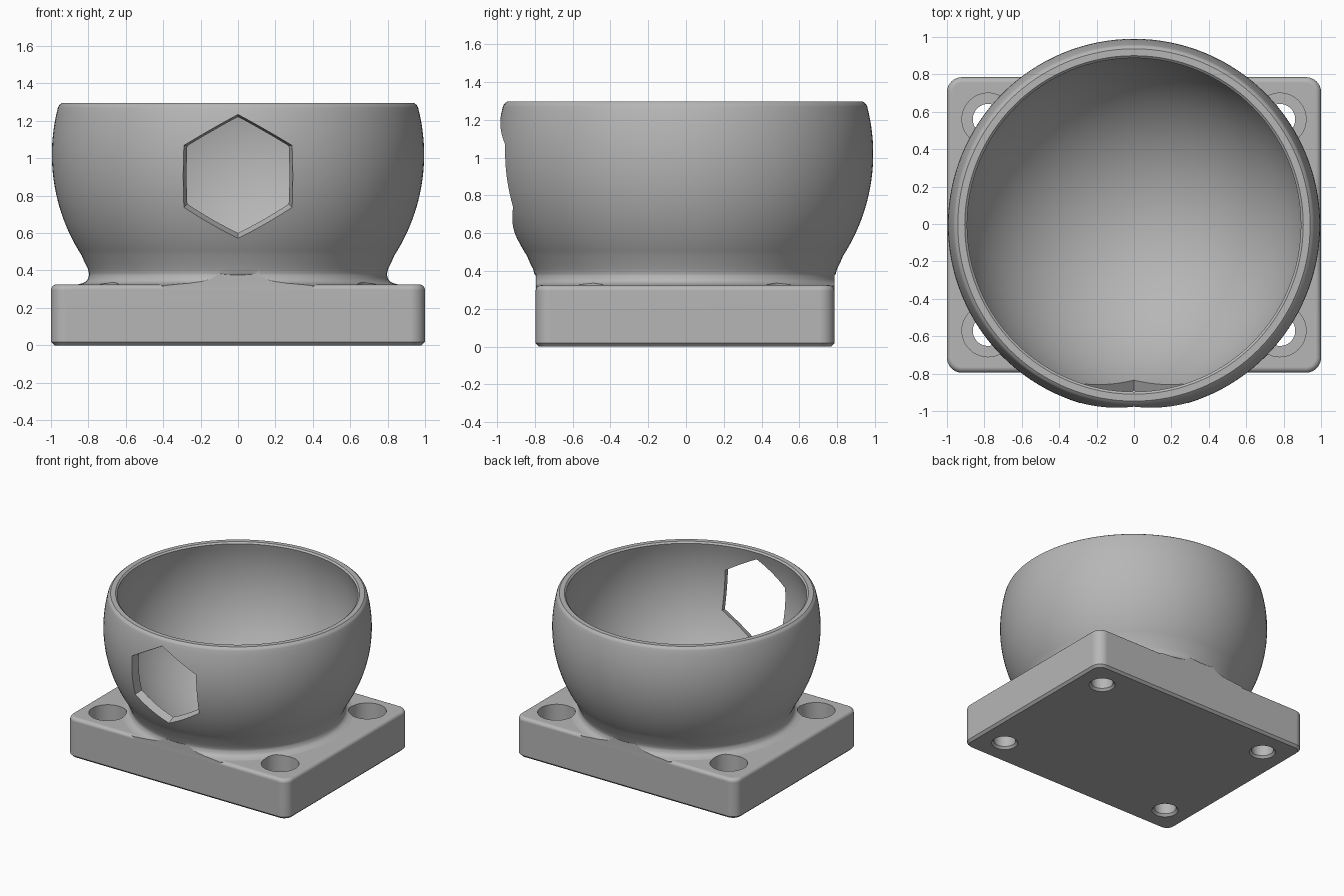
import bpy, bmesh, math
from mathutils import Vector, Matrix

cube = bpy.data.objects.get("Cube")
if cube:
    bpy.data.objects.remove(cube, do_unlink=True)

CY = -0.005                      # shared y of all the axes
CENTRE_Z, R_OUT, R_IN = 1.02, 0.995, 0.93
BASE_TOP, HALF_Y = 0.325, 0.79

grey = bpy.data.materials.new("grey")
grey.use_nodes = True
colour = (0.47, 0.47, 0.47, 1)
grey.diffuse_color = colour
grey.node_tree.nodes["Principled BSDF"].inputs["Base Color"].default_value = colour


def add_object(name, bm):
    bmesh.ops.recalc_face_normals(bm, faces=bm.faces)
    mesh = bpy.data.meshes.new(name)
    bm.to_mesh(mesh)
    bm.free()
    mesh.materials.append(grey)
    obj = bpy.data.objects.new(name, mesh)
    bpy.context.collection.objects.link(obj)
    return obj


def lathe(name, profile, steps, x=0, y=CY):
    """Closed solid turned from (radius, z) points that start and end on the axis."""
    bm = bmesh.new()
    verts = [bm.verts.new((r, 0, z)) for r, z in profile]
    edges = [bm.edges.new(pair) for pair in zip(verts, verts[1:])]
    bmesh.ops.spin(bm, geom=verts + edges, cent=(0, 0, 0), axis=(0, 0, 1),
                   angle=math.tau, steps=steps, use_merge=True)
    bmesh.ops.remove_doubles(bm, verts=bm.verts, dist=1e-5)
    bmesh.ops.translate(bm, verts=bm.verts, vec=(x, y, 0))
    return add_object(name, bm)


def rounded_block(name, half_x, half_y, z0, z1, radius, edges=True):
    """Box with round corners, a round top edge and a chamfered bottom edge."""
    bm = bmesh.new()
    bmesh.ops.create_cube(bm, size=1, matrix=Matrix.Translation((0, CY, (z0 + z1) / 2))
                          @ Matrix.Diagonal((2 * half_x, 2 * half_y, z1 - z0, 1)))
    upright = [e for e in bm.edges if abs(e.verts[0].co.z - e.verts[1].co.z) > 0.01]
    bmesh.ops.bevel(bm, geom=upright, offset=radius, segments=8, profile=0.5, affect='EDGES')
    if edges:
        for z, size, segments in ((z1, 0.03, 5), (z0, 0.018, 1)):
            ring = [e for e in bm.edges if all(abs(v.co.z - z) < 1e-4 for v in e.verts)]
            bmesh.ops.bevel(bm, geom=ring, offset=size, segments=segments,
                            profile=0.5, affect='EDGES')
    return add_object(name, bm)


def combine(target, tool, operation):
    mod = target.modifiers.new(operation, 'BOOLEAN')
    mod.operation, mod.object, mod.solver = operation, tool, 'EXACT'
    graph = bpy.context.evaluated_depsgraph_get()
    mesh = bpy.data.meshes.new_from_object(target.evaluated_get(graph))
    target.modifiers.clear()
    target.data = mesh
    bpy.data.objects.remove(tool, do_unlink=True)


def arc(radius, z0, z1, count):
    """Points on the bowl's sphere between two heights."""
    a0, a1 = (math.asin((z - CENTRE_Z) / radius) for z in (z0, z1))
    angles = [a0 + (a1 - a0) * i / count for i in range(count + 1)]
    return [(radius * math.cos(a), CENTRE_Z + radius * math.sin(a)) for a in angles]


# Flange plate
body = rounded_block("bowl_on_flange", 1.0, HALF_Y, 0, BASE_TOP, 0.08)

# Fillet between bowl and plate, trimmed to the plate's outline
skirt = lathe("skirt", [(0, 0.285), (0.88, 0.285), (0.88, 0.32), (0.855, 0.326), (0.83, 0.332),
                        (0.813, 0.341), (0.802, 0.355), (0.797, 0.375), (0.797, 0.388),
                        (0, 0.388)], 128)
trim = rounded_block("skirt_trim", 0.99, HALF_Y - 0.001, 0.1, 0.6, 0.08, edges=False)
combine(skirt, trim, 'INTERSECT')
combine(body, skirt, 'UNION')

# Bowl body with a bevelled rim
bowl = lathe("bowl", [(0, 0.27), (0.78, 0.27), (0.78, 0.365), (0.797, 0.385), (0.803, 0.41),
                      (0.82, 0.443)] + arc(R_OUT, 0.48, 1.27, 26)
             + [(0.957, 1.283), (0.942, 1.295), (0, 1.295)], 128)
combine(body, bowl, 'UNION')

# Round hollow, flared at the rim
hollow_profile = [(0, CENTRE_Z - R_IN)] + arc(R_IN, CENTRE_Z - R_IN + 0.002, 1.283, 36)
hollow = lathe("hollow", hollow_profile + [(0.905, 1.295), (0.905, 1.5), (0, 1.5)], 128)
combine(body, hollow, 'DIFFERENCE')

# Hexagonal window, tapering to the centre of the sphere
bm = bmesh.new()
length, tilt = 1.3, 0.125
bmesh.ops.create_cone(bm, cap_ends=True, segments=6, radius1=0.02, radius2=0.455, depth=length)
direction = Vector((0, -math.cos(tilt), -math.sin(tilt)))
bmesh.ops.translate(bm, verts=bm.verts, vec=(0, 0, length / 2))
# Put a corner of the hexagon upward
corner = max(bm.verts, key=lambda v: v.co.z + v.co.y * 0.1).co
turn = math.pi / 2 - math.atan2(corner.y, corner.x)
side = Vector((1, 0, 0))
up = direction.cross(side)
frame = Matrix((side, up, direction)).transposed().to_4x4()
bmesh.ops.transform(bm, verts=bm.verts, matrix=Matrix.Translation((0, CY, CENTRE_Z))
                    @ frame @ Matrix.Rotation(turn, 4, 'Z'))
combine(body, add_object("window_cutter", bm), 'DIFFERENCE')

# Counterbored screw holes in the plate corners
for sx in (-1, 1):
    for sy in (-1, 1):
        hole = lathe("hole_cutter", [(0, -0.1), (0.098, -0.1), (0.098, 0), (0.082, 0.018),
                                     (0.082, 0.13), (0.14, 0.13), (0.14, 0.4), (0, 0.4)],
                     48, sx * 0.78, CY + sy * 0.565)
        combine(body, hole, 'DIFFERENCE')

# Smooth shading with sharp edges kept
for other in bpy.context.selected_objects:
    other.select_set(False)
body.select_set(True)
bpy.context.view_layer.objects.active = body
bpy.ops.object.shade_smooth_by_angle(angle=math.radians(30))
normals = body.modifiers.new("even_normals", 'WEIGHTED_NORMAL')
normals.keep_sharp = True
